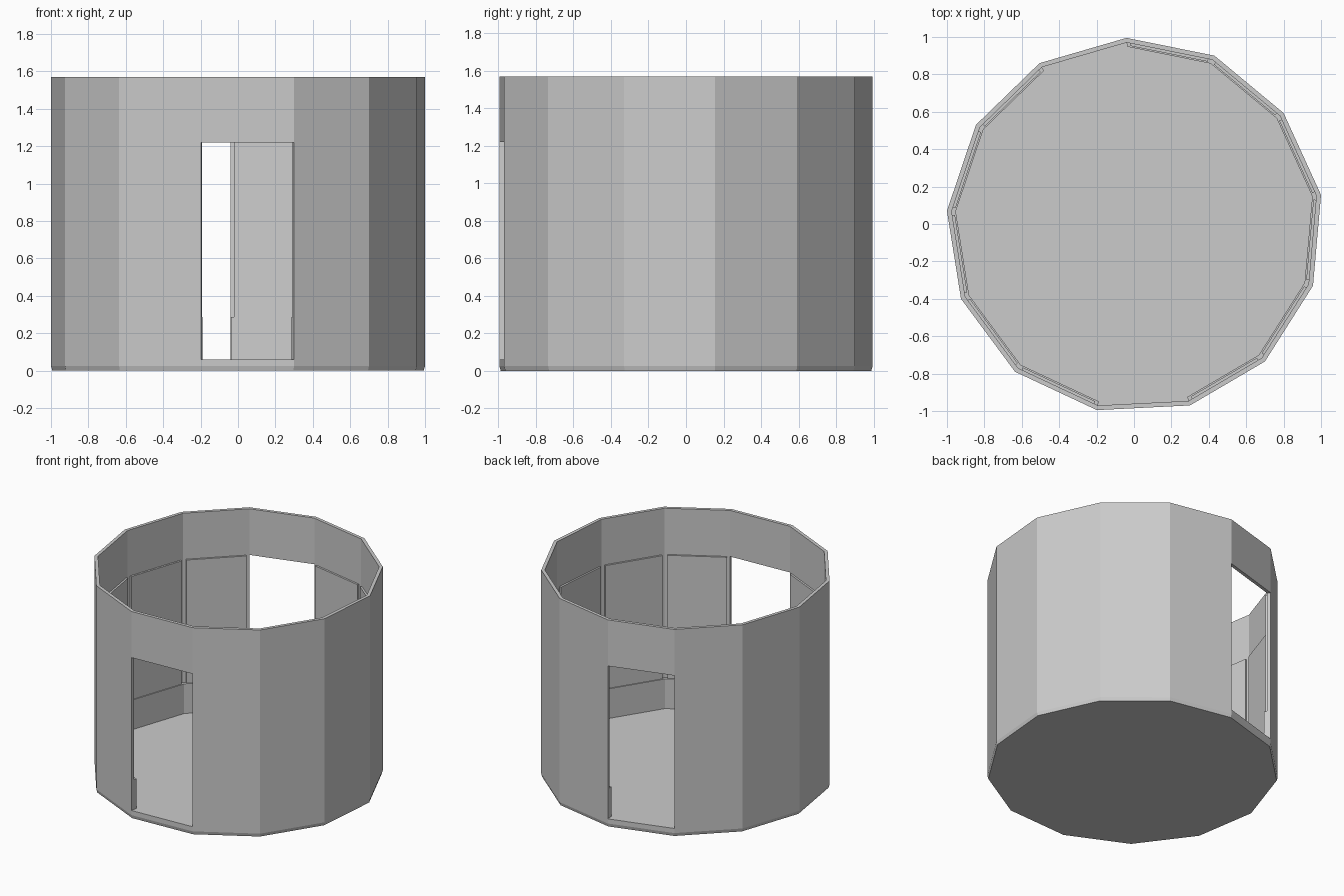
import bpy, bmesh
from mathutils import Vector

if "Cube" in bpy.data.objects:
    bpy.data.objects.remove(bpy.data.objects["Cube"])

# Thirteen-sided plan outline, clockwise from the back
OUTLINE = [Vector(p) for p in (
    (-.04, .995), (.43, .90), (.80, .593), (1.0, .155), (.957, -.33),
    (.70, -.735), (.299, -.97), (-.198, -.995), (-.636, -.79),
    (-.925, -.40), (-1.0, .07), (-.845, .53), (-.505, .86))]
N = len(OUTLINE)
DOORWAYS = (6, 12)                      # front and back facets left open
FLOOR, SKIRT, HEAD, TOP = .06, .285, 1.22, 1.57


def mesh_object(name, bm):
    bmesh.ops.recalc_face_normals(bm, faces=bm.faces)
    me = bpy.data.meshes.new(name)
    bm.to_mesh(me)
    bm.free()
    ob = bpy.data.objects.new(name, me)
    bpy.context.collection.objects.link(ob)
    return ob


def ring(name, outer, inner, z0, z1, skip=()):
    """Mitred wall ring between two scales of the outline, with gaps."""
    bm = bmesh.new()
    v = {(i, s, z): bm.verts.new((*(OUTLINE[i] * s), z))
         for i in range(N) for s in (outer, inner) for z in (z0, z1)}
    for i in range(N):
        if i in skip:
            continue
        j = (i + 1) % N
        quads = [[(i, outer, z0), (j, outer, z0), (j, outer, z1), (i, outer, z1)],
                 [(i, inner, z0), (j, inner, z0), (j, inner, z1), (i, inner, z1)]]
        for z in (z0, z1):
            quads.append([(i, outer, z), (j, outer, z), (j, inner, z), (i, inner, z)])
        # close the ends beside a doorway
        for k, n in ((i, (i - 1) % N), (j, j)):
            if n in skip:
                quads.append([(k, outer, z0), (k, inner, z0), (k, inner, z1), (k, outer, z1)])
        for q in quads:
            bm.faces.new([v[c] for c in q])
    bmesh.ops.delete(bm, geom=[x for x in bm.verts if not x.link_faces], context='VERTS')
    return mesh_object(name, bm)


# Floor slab with a slightly tucked-in bottom edge
bm = bmesh.new()
loops = [[bm.verts.new((*(p * s), z)) for p in OUTLINE]
         for s, z in ((.993, 0), (1, .025), (1, FLOOR))]
bm.faces.new(loops[0])
bm.faces.new(loops[-1])
for a, b in zip(loops, loops[1:]):
    for i in range(N):
        j = (i + 1) % N
        bm.faces.new((a[i], a[j], b[j], b[i]))
mesh_object("floor_slab", bm)

# Outer wall, continuous band above the doorways, inner skirting
ring("wall", 1, .975, FLOOR, HEAD, DOORWAYS)
ring("upper_band", 1, .975, HEAD, TOP)
ring("skirting", .975, .953, FLOOR, SKIRT, DOORWAYS)

# Thin raised lining panel on the inside of each closed facet
for i in range(N):
    if i in DOORWAYS:
        continue
    a, b = OUTLINE[i] * .975, OUTLINE[(i + 1) % N] * .975
    along = (b - a).normalized()
    inward = Vector((along.y, -along.x)) * .014
    a, b = a + along * .022, b - along * .022
    bm = bmesh.new()
    base = bm.faces.new([bm.verts.new((*p, SKIRT)) for p in (a, b, b + inward, a + inward)])
    ext = bmesh.ops.extrude_face_region(bm, geom=[base], use_keep_orig=True)
    for g in ext["geom"]:
        if isinstance(g, bmesh.types.BMVert):
            g.co.z = HEAD
    mesh_object(f"lining_panel_{i}", bm)
